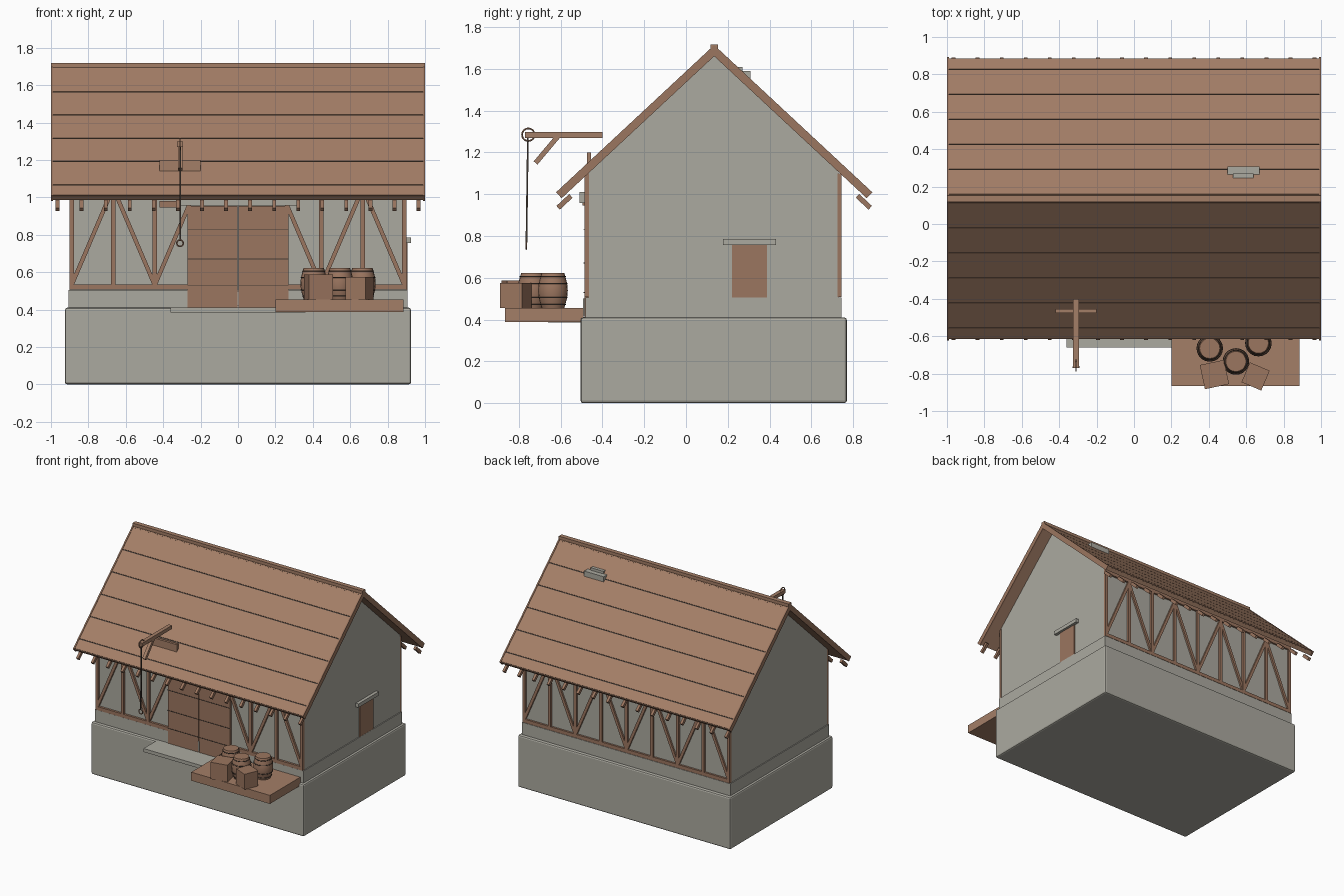
import bpy, math
from mathutils import Vector, Matrix

if "Cube" in bpy.data.objects:
    bpy.data.objects.remove(bpy.data.objects["Cube"])


def material(name, r, g, b):
    m = bpy.data.materials.new(name)
    m.use_nodes = True
    m.diffuse_color = (r, g, b, 1)
    m.node_tree.nodes["Principled BSDF"].inputs["Base Color"].default_value = (r, g, b, 1)
    return m


WOOD = material("roof wood", 0.37, 0.21, 0.135)
TIMBER = material("timber brown", 0.33, 0.18, 0.115)
STONE = material("pale stone", 0.41, 0.40, 0.35)
IRON = material("dark iron", 0.06, 0.045, 0.035)


def mesh_object(name, verts, faces, mat):
    me = bpy.data.meshes.new(name)
    me.from_pydata(verts, [], faces)
    me.materials.append(mat)
    ob = bpy.data.objects.new(name, me)
    bpy.context.collection.objects.link(ob)
    return ob


def prism(name, profile, x0, x1, mat):
    """Extrude a (y, z) outline along x."""
    area = sum(a[0] * b[1] - b[0] * a[1] for a, b in zip(profile, profile[1:] + profile[:1]))
    if area < 0:
        profile = profile[::-1]
    n = len(profile)
    verts = [(x, y, z) for x in (x0, x1) for y, z in profile]
    faces = [tuple(range(n))[::-1], tuple(range(n, 2 * n))]
    faces += [(i, (i + 1) % n, (i + 1) % n + n, i + n) for i in range(n)]
    return mesh_object(name, verts, faces, mat)


def box(name, x, y, z, mat, bevel=0):
    ob = prism(name, [(y[0], z[0]), (y[1], z[0]), (y[1], z[1]), (y[0], z[1])], x[0], x[1], mat)
    if bevel:
        mod = ob.modifiers.new("bevel", "BEVEL")
        mod.width, mod.segments = bevel, 2
    return ob


def beam(name, a, b, width, depth, mat):
    """Square-cut beam between two points."""
    a, b = Vector(a), Vector(b)
    ob = box(name, (-width / 2, width / 2), (-depth / 2, depth / 2), (0, (b - a).length), mat)
    axis = (b - a).normalized()
    side = Vector((1, 0, 0)) if abs(axis.x) < 1e-4 else Vector((0, 1, 0)).cross(axis)
    ob.matrix_world = Matrix.Translation(a) @ Matrix((side, axis.cross(side), axis)).transposed().to_4x4()
    return ob


def ring(name, loc, radius, tube, mat, rot=(0, 0, 0)):
    bpy.ops.mesh.primitive_torus_add(major_radius=radius, minor_radius=tube, major_segments=24,
                                     minor_segments=6, location=loc, rotation=rot)
    ob = bpy.context.object
    ob.name = name
    ob.data.materials.append(mat)
    bpy.ops.object.shade_smooth()
    return ob


# Stone base, plinth and gabled walls
box("stone_base", (-0.925, 0.925), (-0.505, 0.77), (0, 0.41), STONE, 0.012)
box("plinth", (-0.907, 0.907), (-0.482, 0.745), (0.40, 0.505), STONE)
RIDGE_Y, RIDGE_Z, RUN, DROP = 0.135, 1.71, 0.752, 0.70
SLOPE = DROP / RUN


def under_roof(y):
    return RIDGE_Z - 0.04 - abs(y - RIDGE_Y) * SLOPE


FRONT, BACK = -0.468, 0.73
prism("walls", [(FRONT, 0.5), (BACK, 0.5), (BACK, under_roof(BACK)),
                (RIDGE_Y, under_roof(RIDGE_Y)), (FRONT, under_roof(FRONT))], -0.9, 0.9, STONE)

# Roof: decks, boards with dark seams, edge trims and rafter tails
LENGTH = math.hypot(RUN, DROP)


def slope_strip(name, side, t0, t1, d0, d1, x0, x1, mat):
    """Strip parallel to a roof slope; t runs ridge to eave, d is depth below it."""
    def at(t, d):
        return (RIDGE_Y + side * (t * RUN - d * DROP / LENGTH), RIDGE_Z - t * DROP - d * RUN / LENGTH)
    return prism(name, [at(t0, d0), at(t1, d0), at(t1, d1), at(t0, d1)], x0, x1, mat)


seams = [0.03 + 0.178 * i for i in range(6)]
for side, label in ((-1, "front"), (1, "back")):
    slope_strip(label + "_roof_deck", side, 0, 1, 0.006, 0.034, -0.99, 0.99, WOOD)
    edges = [0] + seams + [1]
    for a, b in zip(edges, edges[1:]):
        slope_strip(label + "_roof_board", side, a + 0.004, b - 0.004, 0, 0.008, -0.99, 0.99, WOOD)
    for s in seams:
        slope_strip(label + "_roof_seam", side, s - 0.004, s + 0.004, 0.004, 0.01, -0.99, 0.99, IRON)
    for x in (-0.995, 0.995):
        slope_strip(label + "_roof_trim", side, 0, 1.004, -0.003, 0.036, x - 0.006, x + 0.005, TIMBER)
    for i in range(16):
        x = -0.965 + 0.1287 * i
        slope_strip(label + "_rafter_tail", side, 0.965, 1.046, 0.046, 0.07, x - 0.01, x + 0.01, TIMBER)
box("ridge_cap", (-1, 1), (RIDGE_Y - 0.018, RIDGE_Y + 0.018), (1.68, 1.717), WOOD)

# Roof vent
box("vent_slab", (0.5, 0.67), (0.265, 0.308), (1.53, 1.59), STONE)
box("vent_cap", (0.53, 0.64), (0.245, 0.27), (1.56, 1.61), STONE)

# Timber framing on the long walls
BAY = 0.2225
for y, label in ((-0.475, "front"), (0.735, "back")):
    is_front = label == "front"
    spans = ((-0.9, -0.27), (0.27, 0.9)) if is_front else ((-0.9, 0.9),)
    for x0, x1 in spans:
        box(label + "_sill", (x0, x1), (y - 0.01, y + 0.01), (0.507, 0.535), TIMBER)
    box(label + "_wall_plate", (-0.9, 0.9), (y - 0.01, y + 0.01), (1.05, 1.08), TIMBER)
    for i in range(9):
        x = -0.89 + BAY * i
        if is_front and abs(x) < 0.27:
            continue
        box(label + "_post", (x - 0.012, x + 0.012), (y - 0.01, y + 0.01), (0.507, 1.1), TIMBER)
    for i in range(8):
        if is_front and i in (3, 4):
            continue
        xa, xb = -0.89 + BAY * i, -0.89 + BAY * (i + 1)
        if i % 2:
            xa, xb = xb, xa
        beam(label + "_brace", (xa, y, 0.53), (xb, y, 1.05), 0.022, 0.017, TIMBER)

# Double front door with straps, lintel and step
for side in (-1, 1):
    x = sorted((side * 0.002, side * 0.27))
    box("front_door_leaf", x, (-0.487, -0.46), (0.41, 0.955), TIMBER)
    for z in (0.53, 0.67, 0.83):
        box("door_strap", x, (-0.49, -0.48), (z - 0.002, z + 0.002), IRON)
box("door_bolt", (-0.004, 0.004), (-0.492, -0.48), (0.42, 0.50), STONE)
box("front_lintel", (-0.33, 0.33), (-0.51, -0.465), (0.957, 1.01), STONE)
box("lintel_block", (-0.42, -0.33), (-0.495, -0.465), (0.945, 0.98), TIMBER)
box("door_step", (-0.36, 0.36), (-0.66, -0.48), (0.385, 0.412), STONE)

# Side door
box("side_door", (0.89, 0.906), (0.22, 0.387), (0.505, 0.757), TIMBER)
box("side_lintel", (0.89, 0.925), (0.177, 0.43), (0.757, 0.786), STONE)

# Hoist
HX = -0.31
box("hoist_beam", (HX - 0.015, HX + 0.015), (-0.77, -0.4), (1.27, 1.298), WOOD)
box("hoist_mount", (-0.42, -0.2), (-0.475, -0.455), (1.1, 1.2), WOOD)
beam("hoist_brace", (HX, -0.72, 1.15), (HX, -0.615, 1.275), 0.024, 0.024, WOOD)
ring("pulley_ring", (HX, -0.755, 1.285), 0.03, 0.004, TIMBER, (0, math.pi / 2, 0))
beam("hoist_rope", (HX, -0.764, 0.77), (HX, -0.757, 1.27), 0.008, 0.008, IRON)
ring("hoist_hook", (HX, -0.765, 0.755), 0.017, 0.004, TIMBER, (math.pi / 2, 0, 0))

# Loading platform with crates and barrels
FLOOR = 0.455
box("platform", (0.2, 0.885), (-0.867, -0.49), (0.388, FLOOR), WOOD)
for x, y, size, height, turn in ((0.43, -0.805, 0.132, 0.132, 12), (0.65, -0.815, 0.115, 0.12, -23)):
    h = size / 2
    crate = box("crate", (-h, h), (-h, h), (0, height), TIMBER)
    crate.location = (x, y, FLOOR)
    crate.rotation_euler.z = math.radians(turn)


def barrel(x, y):
    sides, rows, height = 20, 9, 0.168
    def radius(k):
        return 0.054 + 0.017 * math.sin(math.pi * k)
    verts = [(radius(j / (rows - 1)) * math.cos(i * math.tau / sides),
              radius(j / (rows - 1)) * math.sin(i * math.tau / sides), height * j / (rows - 1))
             for j in range(rows) for i in range(sides)]
    faces = [(j * sides + i, j * sides + (i + 1) % sides, (j + 1) * sides + (i + 1) % sides, (j + 1) * sides + i)
             for j in range(rows - 1) for i in range(sides)]
    faces += [tuple(range(sides))[::-1], tuple(range((rows - 1) * sides, rows * sides))]
    ob = mesh_object("barrel", verts, faces, TIMBER)
    ob.location = (x, y, FLOOR)
    bpy.ops.object.select_all(action="DESELECT")
    ob.select_set(True)
    bpy.context.view_layer.objects.active = ob
    bpy.ops.object.shade_smooth_by_angle(angle=math.radians(40))
    for k in (0.1, 0.3, 0.7, 0.9):
        ring("barrel_hoop", (x, y, FLOOR + k * height), radius(k), 0.003, IRON)


for bx, by in ((0.405, -0.665), (0.545, -0.735), (0.665, -0.637)):
    barrel(bx, by)
